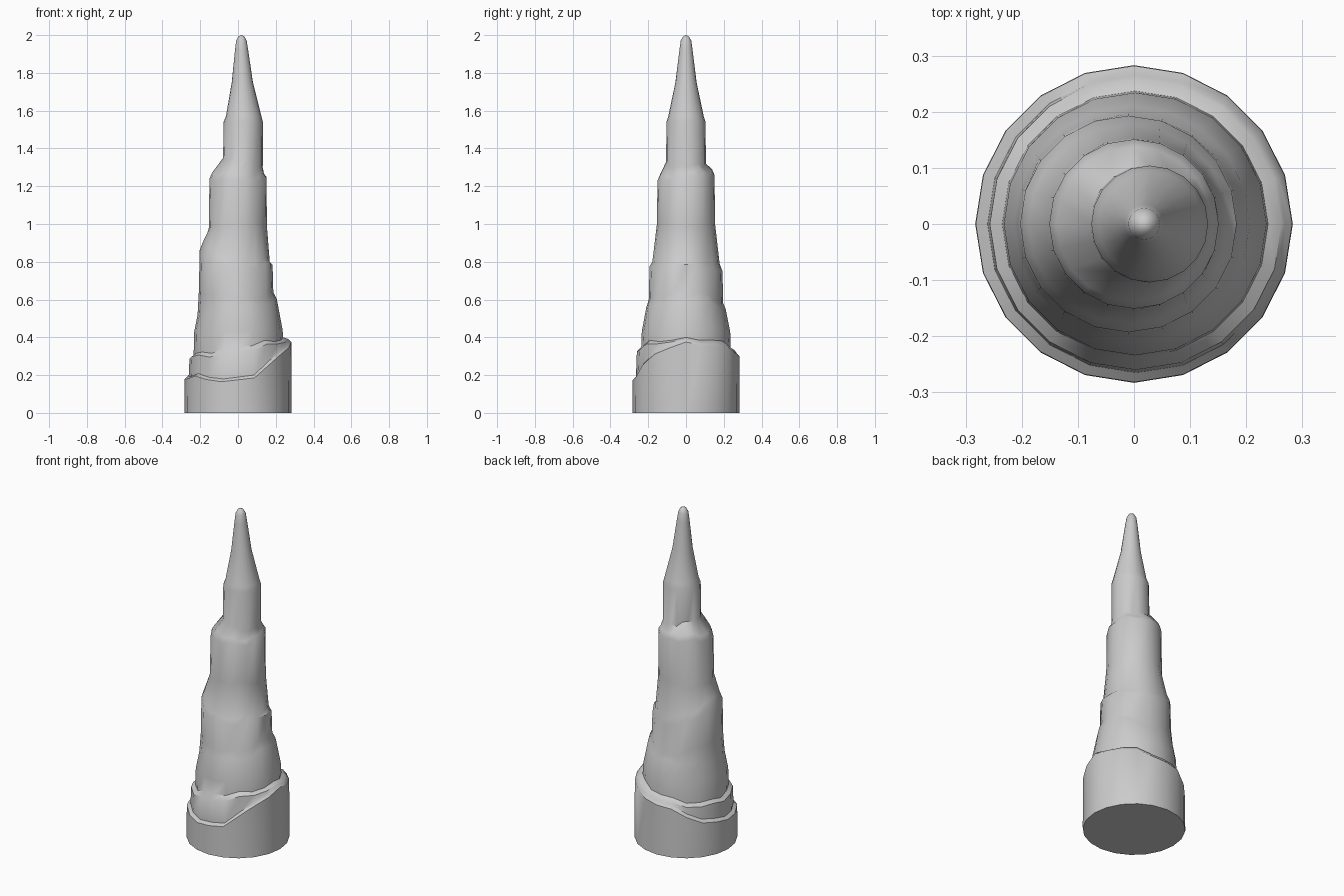
import bpy, bmesh, math

if "Cube" in bpy.data.objects:
    bpy.data.objects.remove(bpy.data.objects["Cube"])

SIDES = 20
# Rings, bottom up: radius, x offset, height at +x, +y, -x, -y
RINGS = [
    (.283, 0, 0, 0, 0, 0),
    (.282, 0, .375, .30, .180, .175),
    (.265, .004, .388, .32, .192, .190),
    (.260, .003, .392, .33, .285, .325),
    (.237, .002, .400, .345, .300, .350),
    (.234, .002, .440, .43, .430, .430),
    (.210, -.004, .600, .55, .520, .560),
    (.197, -.010, .640, .58, .650, .600),
    (.193, -.010, .785, .75, .860, .775),
    (.178, -.010, .800, .79, .900, .800),
    (.154, -.001, .990, 1.0, .970, 1.0),
    (.151, 0, 1.25, 1.26, 1.24, 1.23),
    (.138, 0, 1.265, 1.29, 1.27, 1.26),
    (.105, .026, 1.30, 1.32, 1.35, 1.33),
]
# Tip rings, level: radius, x offset, height
TIP = [(.104, .028, 1.54), (.094, .030, 1.57), (.056, .023, 1.75),
       (.035, .019, 1.92), (.028, .018, 1.97), (.016, .018, 1.993)]


def height(zs, a):
    """Blend the four side heights round the ring, with a little waviness."""
    q = a / (math.pi / 2)
    i = int(q + 1e-6) % 4
    t = max(0, q - int(q + 1e-6))
    t = t * t * (3 - 2 * t)
    z = zs[i] * (1 - t) + zs[(i + 1) % 4] * t
    wave = .018 * math.sin(2 * a) * math.sin(5 * a + z * 9)
    return z + wave if z > .05 else z


bm = bmesh.new()
prev = None
for r, cx, *zs in RINGS + [(r, c, z) for r, c, z in TIP]:
    ring = []
    for i in range(SIDES):
        a = 2 * math.pi * i / SIDES
        z = zs[0] if len(zs) == 1 else height(zs, a)
        if prev:
            z = max(z, prev[i].co.z + .003)
        ring.append(bm.verts.new((cx + r * math.cos(a), r * math.sin(a), z)))
    if prev:
        for i in range(SIDES):
            j = (i + 1) % SIDES
            bm.faces.new((prev[i], prev[j], ring[j], ring[i]))
    else:
        bm.faces.new(ring[::-1])
    prev = ring
# Rounded point
top = bm.verts.new((.018, 0, 2))
for i in range(SIDES):
    bm.faces.new((prev[i], prev[(i + 1) % SIDES], top))

mesh = bpy.data.meshes.new("stalagmite")
bm.to_mesh(mesh)
bm.free()
obj = bpy.data.objects.new("stalagmite", mesh)
bpy.context.collection.objects.link(obj)
bpy.context.view_layer.objects.active = obj
obj.select_set(True)
bpy.ops.object.shade_smooth_by_angle(angle=math.radians(40))
